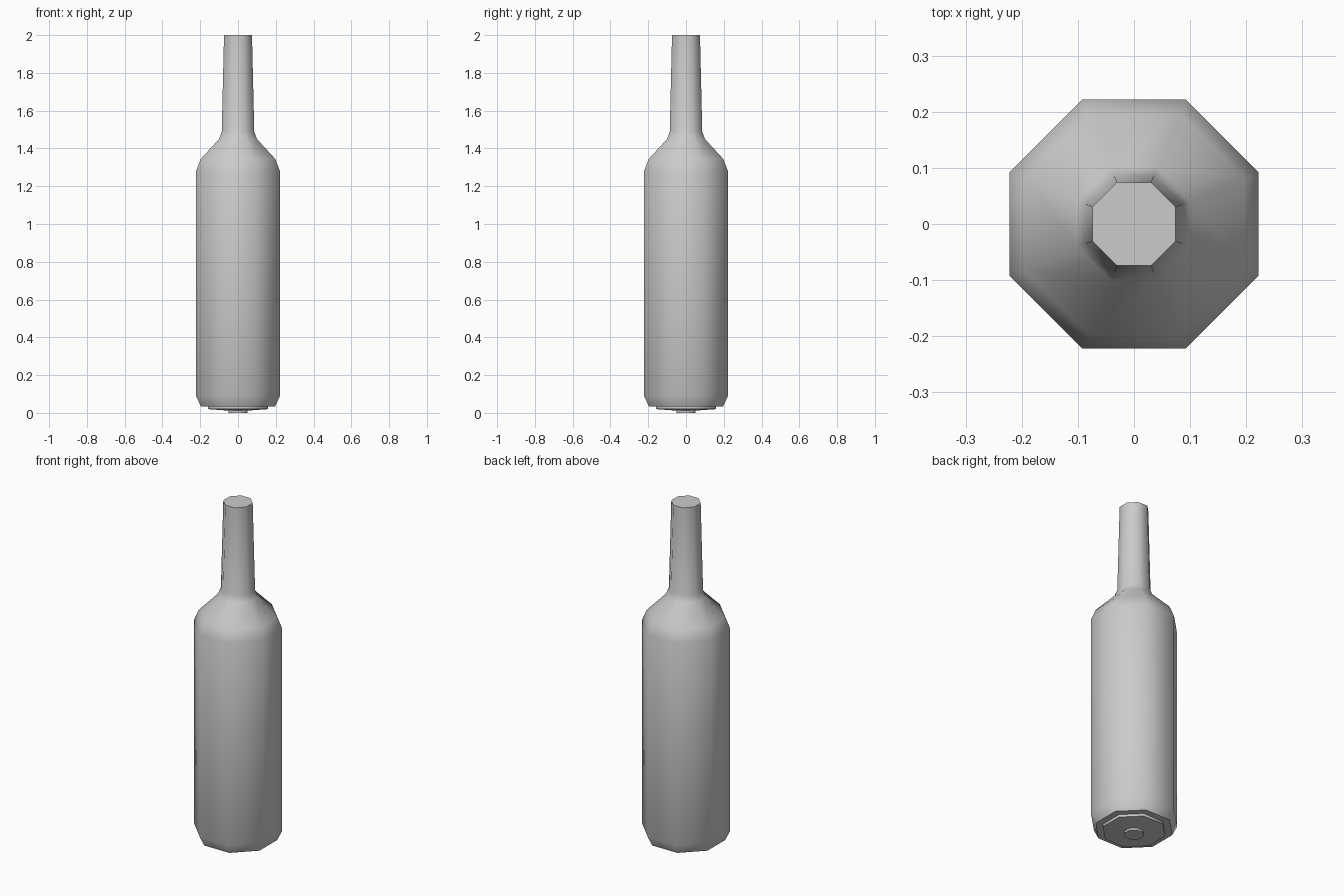
import bpy, bmesh, math

default = bpy.data.objects.get("Cube")
if default:
    bpy.data.objects.remove(default, do_unlink=True)

SIDES = 8

grey = bpy.data.materials.new("plain grey")
grey.use_nodes = True
grey.diffuse_color = (0.6, 0.6, 0.6, 1)
grey.node_tree.nodes["Principled BSDF"].inputs["Base Color"].default_value = (0.6, 0.6, 0.6, 1)

# Bottle outline from base to mouth: (distance to flat side, height)
profile = [
    (0.05, 0.0), (0.05, 0.012),       # centre foot
    (0.16, 0.02), (0.16, 0.035),      # base disc
    (0.197, 0.035), (0.222, 0.09),    # lower bevel
    (0.222, 1.28), (0.197, 1.345),    # body and upper bevel
    (0.1, 1.45), (0.086, 1.49),       # shoulder
    (0.074, 2.0),                     # neck
]


def ring(bm, apothem, z):
    radius = apothem / math.cos(math.pi / SIDES)
    angles = [(i + 0.5) * math.tau / SIDES for i in range(SIDES)]
    return [bm.verts.new((radius * math.cos(a), radius * math.sin(a), z)) for a in angles]


# Loft the rings and close both ends
bm = bmesh.new()
rings = [ring(bm, r, z) for r, z in profile]
for low, high in zip(rings, rings[1:]):
    for i in range(SIDES):
        j = (i + 1) % SIDES
        bm.faces.new((low[i], low[j], high[j], high[i]))
bm.faces.new(rings[0][::-1])
bm.faces.new(rings[-1])
bmesh.ops.recalc_face_normals(bm, faces=bm.faces)

mesh = bpy.data.meshes.new("bottle")
bm.to_mesh(mesh)
bm.free()
mesh.materials.append(grey)
bottle = bpy.data.objects.new("bottle", mesh)
bpy.context.collection.objects.link(bottle)

# Smooth walls with crisp mouth and base edges
bpy.ops.object.select_all(action='DESELECT')
bottle.select_set(True)
bpy.context.view_layer.objects.active = bottle
bpy.ops.object.shade_smooth_by_angle(angle=math.radians(55))
